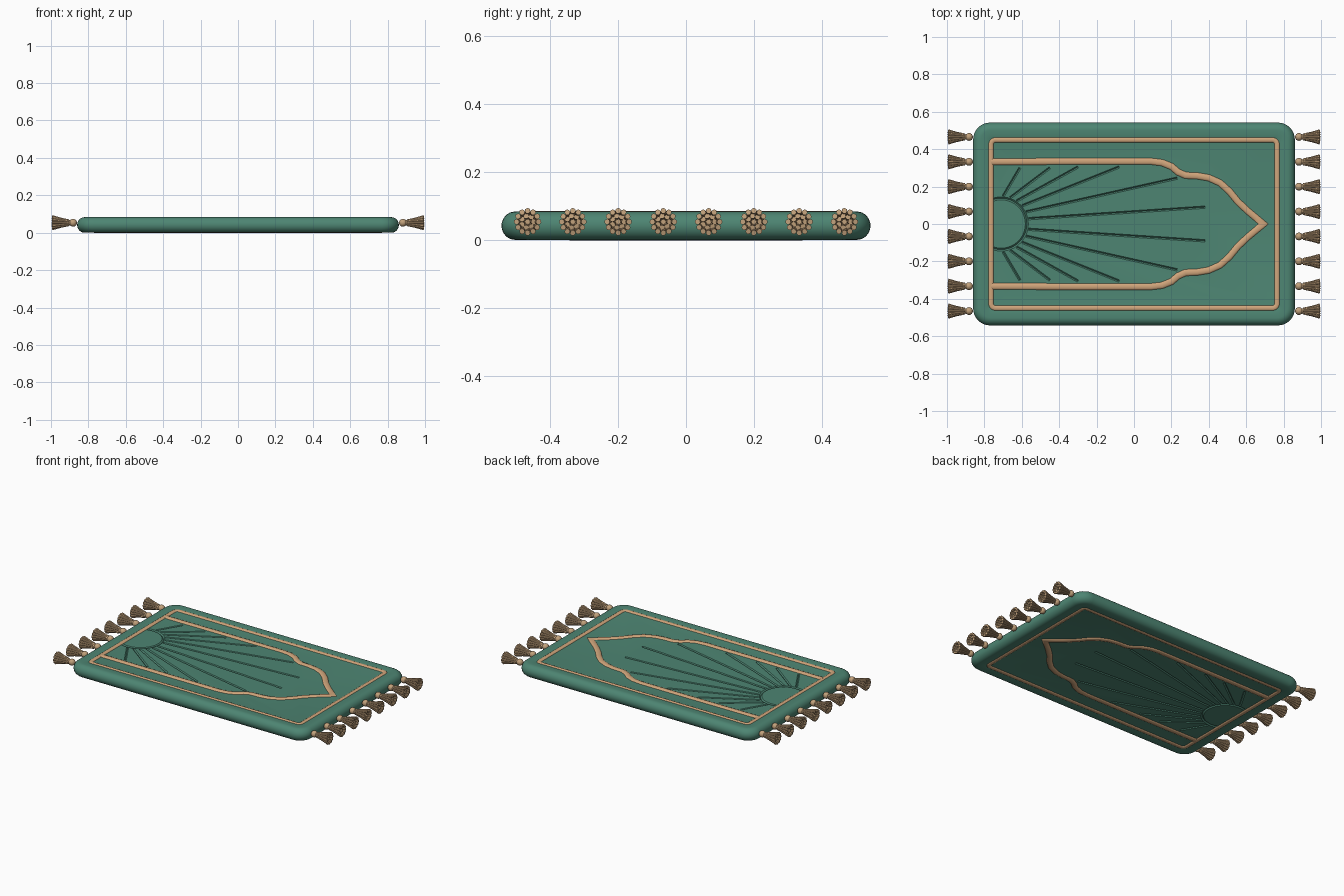
import bpy, bmesh, math
from mathutils import Vector, Matrix

if "Cube" in bpy.data.objects:
    bpy.data.objects.remove(bpy.data.objects["Cube"])

MID = 0.0415          # height of the rug's middle plane
FIELD = 0.036         # field height above and below the middle plane


def material(name, rgb):
    m = bpy.data.materials.new(name)
    m.use_nodes = True
    m.diffuse_color = (*rgb, 1)
    bsdf = m.node_tree.nodes["Principled BSDF"]
    bsdf.inputs["Base Color"].default_value = (*rgb, 1)
    bsdf.inputs["Roughness"].default_value = 0.8
    return m


GREEN = material("green cloth", (0.075, 0.235, 0.17))
TAN = material("tan braid", (0.64, 0.38, 0.2))
THREAD = material("tassel thread", (0.54, 0.36, 0.2))


def finish(name, bm, mat, z=MID):
    bmesh.ops.recalc_face_normals(bm, faces=bm.faces)
    me = bpy.data.meshes.new(name)
    bm.to_mesh(me)
    bm.free()
    me.materials.append(mat)
    ob = bpy.data.objects.new(name, me)
    ob.location.z = z
    bpy.context.collection.objects.link(ob)
    return ob


def smooth(ob, angle=40):
    bpy.ops.object.select_all(action="DESELECT")
    ob.select_set(True)
    bpy.context.view_layer.objects.active = ob
    bpy.ops.object.shade_smooth_by_angle(angle=math.radians(angle))


def rounded_rect(hx, hy, r, steps=8):
    pts = []
    for k, (sx, sy) in enumerate([(1, 1), (-1, 1), (-1, -1), (1, -1)]):
        for i in range(steps + 1):
            a = math.pi / 2 * (k + i / steps)
            pts.append(Vector((sx * (hx - r) + r * math.cos(a),
                               sy * (hy - r) + r * math.sin(a), 0)))
    return pts


def bridge(bm, rings, closed):
    n = len(rings[0])
    pairs = list(zip(rings, rings[1:])) + ([(rings[-1], rings[0])] if closed else [])
    for a, b in pairs:
        for i in range(n):
            j = (i + 1) % n
            bm.faces.new((a[i], a[j], b[j], b[i]))
    if not closed:
        bm.faces.new(rings[0])
        bm.faces.new(rings[-1])


def sweep(bm, path, z, width, height, sides, closed=False):
    """Sweep an elliptical section along a flat path with mitred joints."""
    rings, n = [], len(path)
    for i, p in enumerate(path):
        before = path[i - 1] if i or closed else p
        after = path[(i + 1) % n] if i < n - 1 or closed else p
        d1, d2 = (p - before).normalized(), (after - p).normalized()
        t = (d1 + d2).normalized()
        side = Vector((-t.y, t.x, 0))
        miter = 1 / max(0.45, t.dot(d2 if d2.length else d1))
        ring = []
        for k in range(sides):
            a = 2 * math.pi * k / sides
            q = p + side * (math.cos(a) * width * miter)
            ring.append(bm.verts.new((q.x, q.y, z + math.sin(a) * height)))
        rings.append(ring)
    bridge(bm, rings, closed)


# Padded rug body: rounded rectangles stacked along a rolled edge profile
profile = [(0.04 - 0.04 * math.cos(a), MID * math.sin(a))
           for a in (math.pi / 2 * i / 8 for i in range(9))]
profile += [(0.065, 0.0408), (0.08, 0.0385), (0.09, FIELD)]
profile = [(d, -z) for d, z in reversed(profile[1:])] + profile
bm = bmesh.new()
rings = []
for d, z in profile:
    outline = rounded_rect(0.86 - d, 0.542 - d, max(0.09 - d * 0.8, 0.02))
    rings.append([bm.verts.new((p.x, p.y, z)) for p in outline])
bridge(bm, rings, False)
body = finish("rug_body", bm, GREEN)

# Stitched sun and ray grooves on both faces
SUN, RADIUS = Vector((-0.71, 0, 0)), 0.137
ray_ends = [(0.38, 0.09), (0.23, 0.245), (-0.08, 0.305),
            (-0.30, 0.305), (-0.45, 0.30), (-0.61, 0.30)]
bm = bmesh.new()
for face in (1, -1):
    z = FIELD * face
    arc = [SUN + RADIUS * Vector((math.cos(a), math.sin(a), 0))
           for a in (math.radians(-112 + 224 * i / 40) for i in range(41))]
    sweep(bm, arc, z, 0.008, 0.008, 4)
    for i, (x, y) in enumerate(ray_ends):
        a = math.radians(11 + 15 * i)
        for s in (1, -1):
            start = SUN + (RADIUS + 0.012) * Vector((math.cos(a), s * math.sin(a), 0))
            sweep(bm, [start, Vector((x, s * y, 0))], z, 0.0065, 0.007, 4)
cutter = finish("groove_cutter", bm, GREEN)
cut = body.modifiers.new("grooves", "BOOLEAN")
cut.operation, cut.solver, cut.object = "DIFFERENCE", "EXACT", cutter
bpy.ops.object.select_all(action="DESELECT")
body.select_set(True)
bpy.context.view_layer.objects.active = body
bpy.ops.object.modifier_apply(modifier="grooves")
bpy.data.objects.remove(cutter)
smooth(body, 28)

# Raised braid: rectangular border and pointed arch on both faces
half = [(-0.765, 0.333), (-0.3, 0.335), (0.09, 0.335), (0.15, 0.328), (0.20, 0.308),
        (0.235, 0.278), (0.275, 0.26), (0.34, 0.257), (0.40, 0.247), (0.46, 0.22),
        (0.51, 0.175), (0.555, 0.12), (0.61, 0.068), (0.65, 0.035)]
arch = [Vector((x, y, 0)) for x, y in half] + [Vector((0.692, 0, 0))]
arch += [Vector((x, -y, 0)) for x, y in reversed(half)]
for face, label in ((1, "top"), (-1, "bottom")):
    bm = bmesh.new()
    sweep(bm, rounded_rect(0.765, 0.45, 0.025), FIELD * face, 0.0135, 0.0065, 12, True)
    smooth(finish(label + "_border_braid", bm, TAN), 50)
    bm = bmesh.new()
    sweep(bm, arch, FIELD * face, 0.0175, 0.0075, 12)
    smooth(finish(label + "_arch_braid", bm, TAN), 50)


# Tassel: bead, collar and flared rings of threads, pointing along +x
def rod(bm, p, q, r1, r2, sides):
    axis = q - p
    turn = axis.to_track_quat("Z", "Y").to_matrix().to_4x4()
    bmesh.ops.create_cone(bm, cap_ends=True, segments=sides, radius1=r1, radius2=r2,
                          depth=axis.length, matrix=Matrix.Translation((p + q) / 2) @ turn)


bm = bmesh.new()
bmesh.ops.create_uvsphere(bm, u_segments=16, v_segments=10, radius=0.021,
                          matrix=Matrix.Translation((0.882, 0, 0)))
rod(bm, Vector((0.895, 0, 0)), Vector((0.912, 0, 0)), 0.012, 0.019, 14)
rod(bm, Vector((0.905, 0, 0)), Vector((0.955, 0, 0)), 0.014, 0.022, 14)
for count, r_in, r_out, tip in ((12, 0.014, 0.0325, 0.994), (7, 0.008, 0.018, 0.982)):
    for i in range(count):
        a = 2 * math.pi * i / count
        d = Vector((0, math.cos(a), math.sin(a)))
        bend = Vector((0.95, 0, 0)) + d * (r_in + (r_out - r_in) * 0.42)
        end = Vector((tip, 0, 0)) + d * r_out
        rod(bm, Vector((0.905, 0, 0)) + d * r_in, bend, 0.0045, 0.0062, 7)
        rod(bm, bend, end, 0.0062, 0.0085, 7)
tassel = finish("left_tassel_1", bm, THREAD, 0.053)
smooth(tassel, 45)
mesh = tassel.data
bpy.data.objects.remove(tassel)
for side, turn in (("left", 0), ("right", math.pi)):
    for i in range(7 + 1):
        ob = bpy.data.objects.new(f"{side}_tassel_{i + 1}", mesh)
        ob.location = (0, -0.4655 + 0.133 * i, 0.053)
        ob.rotation_euler.z = turn
        bpy.context.collection.objects.link(ob)
